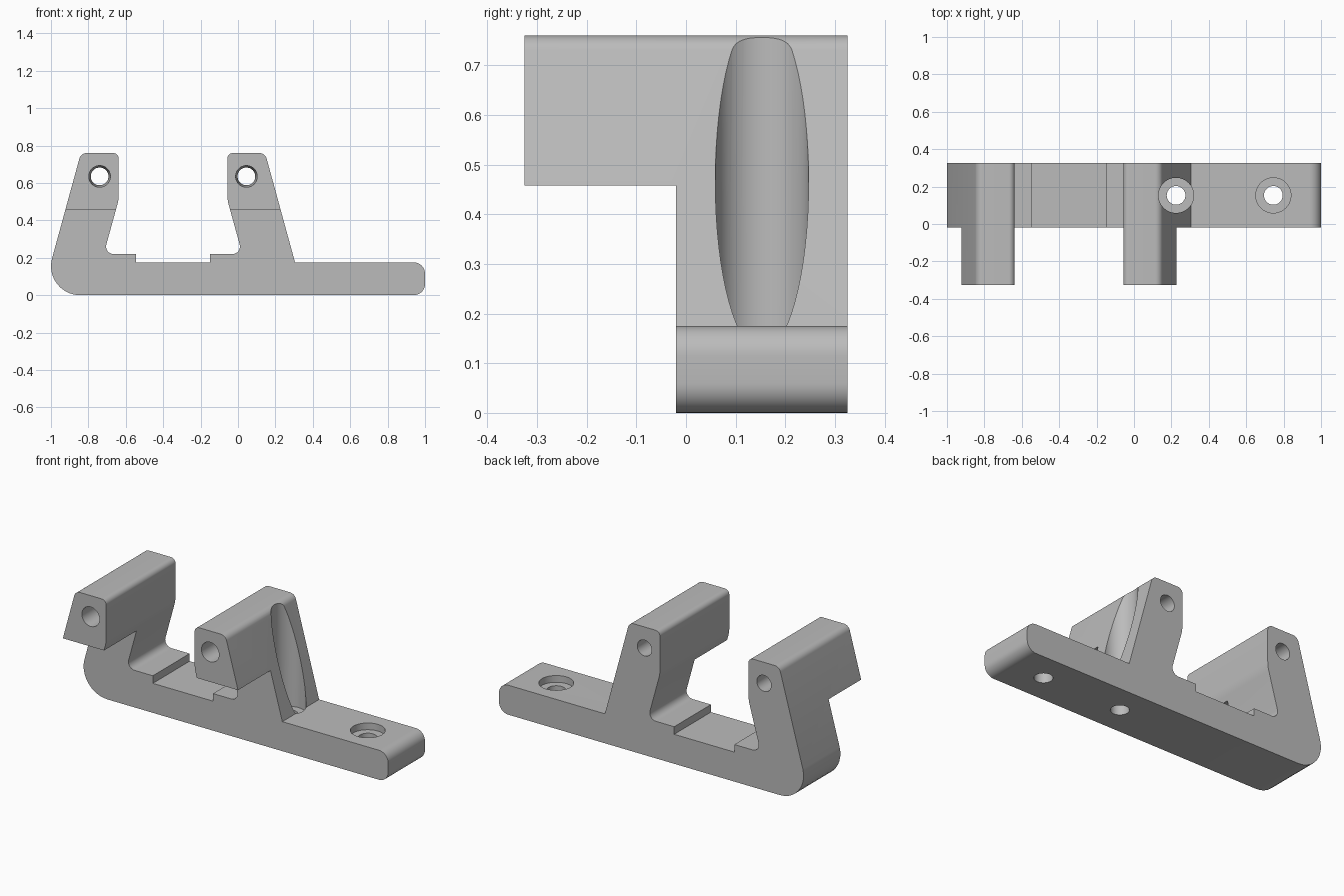
import bpy, bmesh
from math import radians, tan, pi
from mathutils import Vector, Matrix

if "Cube" in bpy.data.objects:
    bpy.data.objects.remove(bpy.data.objects["Cube"], do_unlink=True)

grey = bpy.data.materials.new("plain_grey")
grey.use_nodes = True
colour = (0.5, 0.5, 0.5, 1)
grey.diffuse_color = colour
grey.node_tree.nodes["Principled BSDF"].inputs["Base Color"].default_value = colour


def add_object(name, bm):
    bmesh.ops.recalc_face_normals(bm, faces=bm.faces)
    mesh = bpy.data.meshes.new(name)
    bm.to_mesh(mesh)
    bm.free()
    mesh.materials.append(grey)
    obj = bpy.data.objects.new(name, mesh)
    bpy.context.collection.objects.link(obj)
    return obj


def rounded(corners, steps=10):
    """Replace each (x, z, radius) corner by a tangent arc."""
    out = []
    for i, (x, z, r) in enumerate(corners):
        p = Vector((x, z))
        if r == 0:
            out.append(p)
            continue
        a = (Vector(corners[i - 1][:2]) - p).normalized()
        b = (Vector(corners[(i + 1) % len(corners)][:2]) - p).normalized()
        half = a.angle(b) / 2
        reach = r / tan(half)
        centre = p + (a + b).normalized() * (reach ** 2 + r ** 2) ** 0.5
        start, end = p + a * reach - centre, p + b * reach - centre
        sweep = start.angle_signed(end)
        for k in range(steps + 1):
            out.append(centre + Matrix.Rotation(-sweep * k / steps, 2) @ start)
    return out


def cylinder(name, r1, r2, length, place):
    bm = bmesh.new()
    bmesh.ops.create_cone(bm, cap_ends=True, segments=64, radius1=r1,
                          radius2=r2, depth=length, matrix=place)
    return add_object(name, bm)


# Side profile: left arm, then its mirror image, then the foot plate
MID = -0.3475
arm = [(-0.84, 0.76, 0.04), (-0.638, 0.76, 0.03), (-0.638, 0.51, 0.2),
       (-0.718, 0.22, 0.04), (-0.545, 0.22, 0), (-0.545, 0.175, 0)]
mirrored = [(2 * MID - x, z, r) for x, z, r in reversed(arm)]
profile = rounded([(-1.048, 0, 0.155)] + arm + mirrored +
                  [(0.305, 0.175, 0), (1, 0.175, 0.06), (1, 0, 0.06)])

bm = bmesh.new()
face = bm.faces.new([bm.verts.new((p.x, -0.325, p.y)) for p in profile])
new = bmesh.ops.extrude_face_region(bm, geom=[face])["geom"]
bmesh.ops.translate(bm, vec=(0, 0.65, 0),
                    verts=[v for v in new if isinstance(v, bmesh.types.BMVert)])
bracket = add_object("bracket", bm)

# Space below the overhanging heads
bm = bmesh.new()
bmesh.ops.create_cube(bm, size=1, matrix=Matrix.Translation((0, -0.52, -0.042)) @
                      Matrix.Diagonal((3, 1, 1, 1)))
cutters = [add_object("overhang_cutter", bm)]

# Tapered pin holes through the heads
for x in (-0.74, 0.045):
    place = Matrix.Translation((x, 0, 0.635)) @ Matrix.Rotation(-pi / 2, 4, "X")
    cutters.append(cylinder("pin_hole_cutter", 0.058, 0.047, 0.68, place))

# Screw holes with counterbores that also groove the arm
for x in (0.225, 0.745):
    cutters.append(cylinder("screw_hole_cutter", 0.05, 0.05, 0.6,
                            Matrix.Translation((x, 0.153, 0.1))))
    cutters.append(cylinder("counterbore_cutter", 0.094, 0.094, 0.8,
                            Matrix.Translation((x, 0.153, 0.535))))

bpy.context.view_layer.objects.active = bracket
for cutter in cutters:
    cutter.hide_render = True
    mod = bracket.modifiers.new("cut", "BOOLEAN")
    mod.operation, mod.solver, mod.object = "DIFFERENCE", "EXACT", cutter
    bpy.ops.object.modifier_apply(modifier=mod.name)
    bpy.data.objects.remove(cutter, do_unlink=True)

bpy.ops.object.select_all(action="DESELECT")
bracket.select_set(True)
bpy.ops.object.shade_smooth_by_angle(angle=radians(30))
